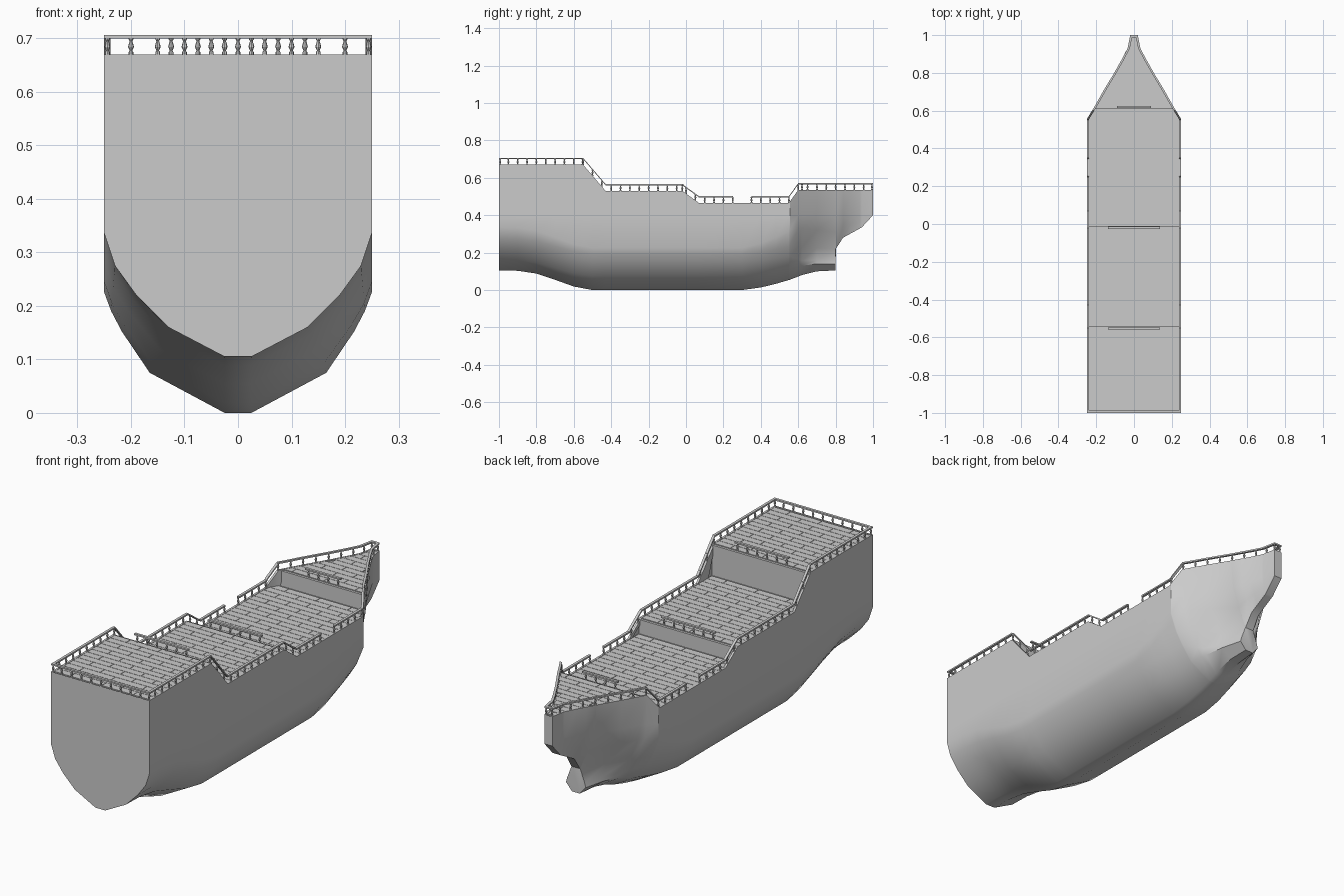
import bpy, bmesh, math
from mathutils import Vector

if "Cube" in bpy.data.objects:
    bpy.data.objects.remove(bpy.data.objects["Cube"])


def lerp_table(table, y):
    for (a, va), (b, vb) in zip(table, table[1:]):
        if y <= b:
            t = max(0, (y - a) / (b - a))
            if isinstance(va, list):
                return [tuple(p + (q - p) * t for p, q in zip(m, n)) for m, n in zip(va, vb)]
            return va + (vb - va) * t
    return table[-1][1]


def make(name, verts, faces, smooth=False):
    bm = bmesh.new()
    vs = [bm.verts.new(v) for v in verts]
    for f in faces:
        bm.faces.new([vs[i] for i in f])
    bmesh.ops.remove_doubles(bm, verts=bm.verts, dist=0.0005)
    bmesh.ops.recalc_face_normals(bm, faces=bm.faces)
    me = bpy.data.meshes.new(name)
    bm.to_mesh(me)
    bm.free()
    ob = bpy.data.objects.new(name, me)
    bpy.context.collection.objects.link(ob)
    if smooth:
        bpy.ops.object.select_all(action='DESELECT')
        ob.select_set(True)
        bpy.context.view_layer.objects.active = ob
        bpy.ops.object.shade_smooth_by_angle(angle=math.radians(32))
    return ob


# Half cross-sections from keel to topside, and the lines along the ship
stern = [(.025, .105), (.13, .16), (.19, .22), (.23, .275), (.25, .335), (.25, .40)]
mid = [(.025, 0), (.165, .075), (.217, .152), (.237, .19), (.25, .225), (.25, .40)]
fore = [(.025, .055), (.13, .115), (.18, .18), (.215, .235), (.249, .32), (.25, .40)]


def mix(a, b, t):
    return [tuple(p + (q - p) * t for p, q in zip(m, n)) for m, n in zip(a, b)]


sections = [(-1, stern), (-.9, mix(mid, stern, .98)), (-.8, mix(mid, stern, .84)),
            (-.7, mix(mid, stern, .52)), (-.6, mix(mid, stern, .18)), (-.5, mid), (.3, mid),
            (.4, mix(mid, fore, .25)), (.48, mix(mid, fore, .6)), (.555, fore),
            (.62, [(.025, .08), (.10, .13), (.115, .157), (.15, .23), (.19, .33), (.205, .40)]),
            (.7, [(.025, .1), (.075, .14), (.07, .16), (.085, .225), (.135, .32), (.158, .40)]),
            (.8, [(.02, .105), (.05, .14), (.045, .16), (.022, .22), (.06, .31), (.095, .40)]),
            (.801, [(.02, .22)] * 3 + [(.022, .22), (.06, .31), (.095, .40)]),
            (.84, [(.02, .28)] * 4 + [(.045, .34), (.075, .40)]),
            (.94, [(.02, .335)] * 4 + [(.024, .37), (.03, .42)]),
            (1, [(.02, .40)] * 4 + [(.02, .42), (.02, .45)])]
outline = [(-1, .25), (.555, .25), (.62, .21), (.7, .165), (.8, .105), (.88, .06), (.93, .034), (1, .02)]
sheer = [(-1, .67), (-.55, .67), (-.43, .53), (-.02, .53), (.07, .465), (.55, .465), (.6, .535), (1, .535)]
decks = [(-1, -.54, .67), (-.54, -.01, .53), (-.01, .61, .465), (.61, 1, .535)]
W = lambda y: lerp_table(outline, y)
Z = lambda y: lerp_table(sheer, y)

# Hull shell with an inner lip along the top edge
ys = sorted({y for t in (sections, outline, sheer) for y, _ in t})
verts, faces = [], []
for y in ys:
    w, top = W(y), Z(y)
    floor = next(d[2] for d in decks if y <= d[1]) - .02
    half = [(x, z) for x, z in lerp_table(sections, y)]
    half += [(w, top), (max(w - .01, .008), top), (max(w - .01, .008), floor)]
    verts += [(-x, y, z) for x, z in reversed(half)] + [(x, y, z) for x, z in half]
N = 18
for i in range(len(ys) - 1):
    for j in range(N - 1):
        a = i * N + j
        faces.append((a, a + 1, a + N + 1, a + N))
last = (len(ys) - 1) * N
faces.append(tuple(range(2, N - 2)))
faces.append(tuple(range(last + 2, last + N - 2)))
make("hull", verts, faces, True)

# Deck floors and the bulkheads between levels
verts, faces = [], []
drow = [(y, z - .005) for y0, y1, z in decks
        for y in [y0] + [k for k in ys if y0 < k < y1] + [y1]]
for y, z in drow:
    verts += [(-W(y) + .003, y, z), (W(y) - .003, y, z)]
for i in range(len(drow) - 1):
    faces.append((2 * i, 2 * i + 1, 2 * i + 3, 2 * i + 2))
make("deck_floor", verts, faces)

BOX = [(0, 1, 2, 3), (4, 5, 6, 7), (0, 1, 5, 4), (1, 2, 6, 5), (2, 3, 7, 6), (3, 0, 4, 7)]

# Staggered planks laid across each deck
verts, faces = [], []
for y0, y1, z in decks:
    rows = round((y1 - y0 - .02) / .035)
    step = (y1 - y0 - .02) / rows
    for r in range(rows):
        ya = y0 + .01 + r * step + .001
        yb = ya + step - .002
        la, lb = W(ya) - .01, W(yb) - .01
        x = -.32 + (r % 2) * .08
        while x < .25:
            l, h = x + .001, x + .159
            if l < la and h > -la:
                clip = lambda v, m: max(-m, min(m, v))
                q = [(clip(l, la), ya), (clip(h, la), ya), (clip(h, lb), yb), (clip(l, lb), yb)]
                if q[2][0] - q[3][0] < .004:
                    x += .16
                    continue
                b = len(verts)
                verts += [(p, s, z - .005) for p, s in q] + [(p, s, z - .001) for p, s in q]
                faces += [tuple(b + k for k in f) for f in BOX]
            x += .16
make("deck_planks", verts, faces)

# Railing helpers: swept flat handrail and turned balusters
HIGH = .033
bal_mesh = None


def handrail(name, path, side):
    verts, faces = [], []
    side = Vector(side) * .006
    up = Vector((0, 0, .0035))
    for p in path:
        p = Vector(p)
        verts += [p - side - up, p + side - up, p + side + up, p - side + up]
    for i in range(len(path) - 1):
        for j in range(4):
            k = (j + 1) % 4
            faces.append((4 * i + j, 4 * i + k, 4 * i + 4 + k, 4 * i + 4 + j))
    n = len(verts)
    faces += [(0, 1, 2, 3), (n - 4, n - 3, n - 2, n - 1)]
    make(name, verts, faces)


spots = []
RX = lambda y: max(W(y) - .006, .014)
for s, label in ((1, "right"), (-1, "left")):
    for part, a, b in (("aft", -1, .25), ("fore", .35, 1)):
        stops = [a] + [y for y in ys if a < y < b] + [b]
        handrail(f"{label}_{part}_rail", [(s * RX(y), y, Z(y) + HIGH) for y in stops], (1, 0, 0))
        n = round((b - a) / .05)
        for i in range(n + 1):
            y = min(max(a + (b - a) * i / n, -.994), .994)
            spots.append((s * RX(y), y, Z(y)))

# Crosswise rails: stern, bow tip, and one at the edge of each raised deck
for name, y, hw, z, count in (("stern_rail", -.994, .25, .67, 9), ("bow_tip_rail", .994, .02, .535, 0),
                              ("quarter_rail", -.553, .137, .67, 6), ("waist_rail", -.02, .137, .53, 6),
                              ("forecastle_rail", .62, .09, .535, 4)):
    handrail(name, [(-hw, y, z + HIGH), (hw, y, z + HIGH)], (0, 1, 0))
    spots += [((i - (count - 1) / 2) * .05, y, z) for i in range(count)]

# All balusters, lathed from one profile
prof = [(.0045, -.002), (.0045, .004), (.0025, .007), (.0055, .014),
        (.004, .02), (.0025, .025), (.0045, .028), (.0045, HIGH)]
S = 8
verts, faces = [], []
for x, y, z in spots:
    b = len(verts)
    for r, h in prof:
        verts += [(x + r * math.cos(2 * math.pi * k / S), y + r * math.sin(2 * math.pi * k / S), z + h)
                  for k in range(S)]
    for i in range(len(prof) - 1):
        for k in range(S):
            m = (k + 1) % S
            faces.append((b + i * S + k, b + i * S + m, b + i * S + S + m, b + i * S + S + k))
make("balusters", verts, faces, True)
